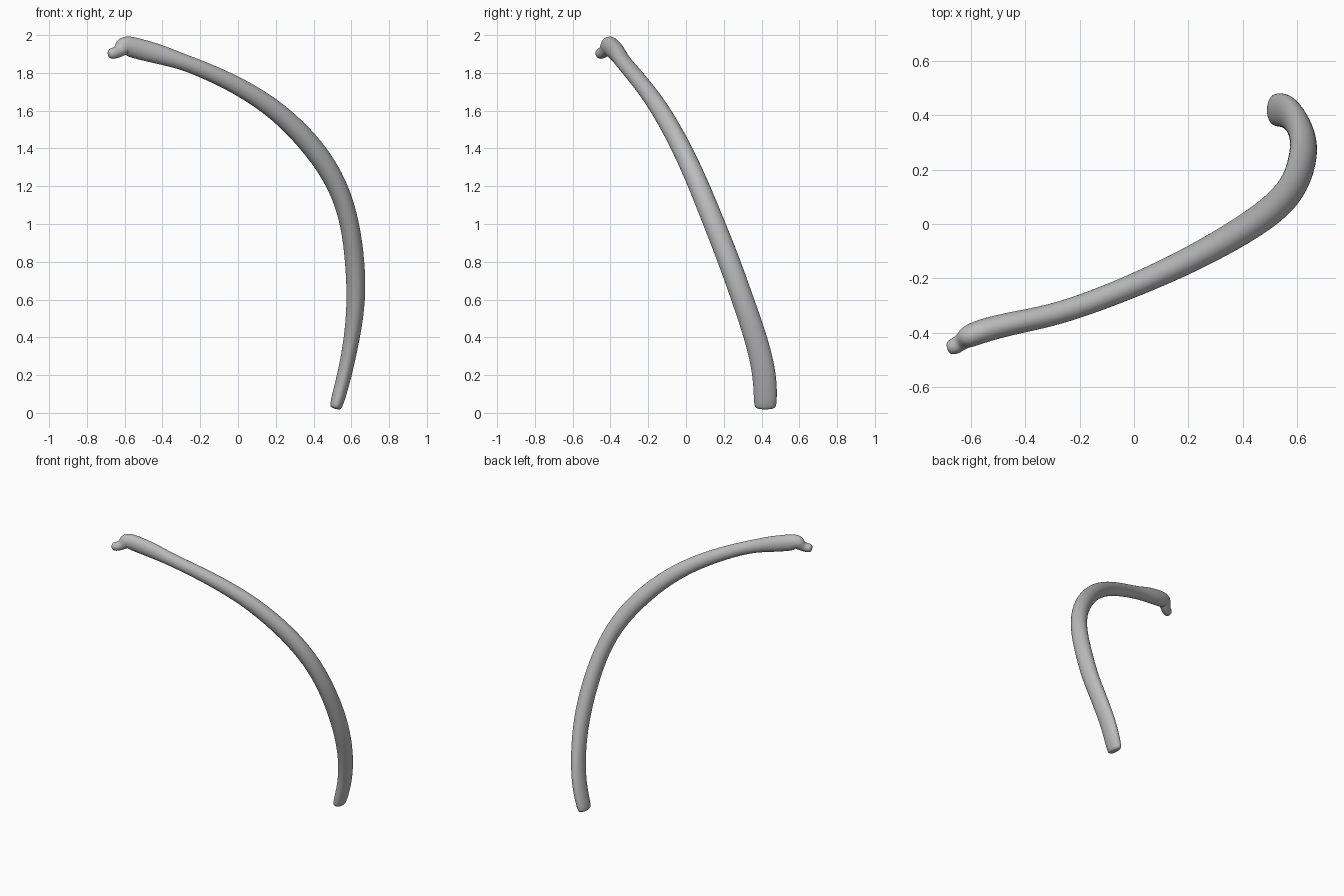
import bpy
import bmesh
import math
from mathutils import Vector

SIDES = 12
CAGE_GROWTH = 1.04  # makes up for shrinkage under subdivision

default_cube = bpy.data.objects.get("Cube")
if default_cube:
    bpy.data.objects.remove(default_cube, do_unlink=True)

bone_grey = bpy.data.materials.new("bone grey")
bone_grey.use_nodes = True
colour = (0.5, 0.5, 0.5, 1)
bone_grey.diffuse_color = colour
bone_grey.node_tree.nodes["Principled BSDF"].inputs["Base Color"].default_value = colour

# Stations along the shaft: centre x, y, z, then depth and breadth radii
stations = [
    (.515, .42, .02, .05, .025),
    (.52, .42, .04, .062, .037),
    (.565, .42, .2, .063, .038),
    (.605, .37, .4, .06, .042),
    (.628, .3, .6, .058, .05),
    (.62, .23, .8, .058, .052),
    (.595, .15, 1, .057, .05),
    (.535, .07, 1.2, .055, .053),
    (.41, -.02, 1.4, .052, .058),
    (.215, -.13, 1.6, .048, .052),
    (0, -.228, 1.735, .043, .047),
    (-.2, -.305, 1.825, .041, .043),
    (-.32, -.34, 1.868, .041, .043),
    (-.42, -.36, 1.9, .042, .053),
    (-.52, -.382, 1.925, .044, .055),
    (-.59, -.405, 1.945, .044, .055),
    (-.61, -.415, 1.942, .042, .05),
    (-.63, -.43, 1.913, .03, .032),
    (-.655, -.448, 1.904, .031, .031),
    (-.678, -.457, 1.901, .027, .027),
    (-.687, -.46, 1.9, .014, .014),
]


def ring(bm, index):
    """Elliptical section square to the path."""
    here = Vector(stations[index][:3])
    before = Vector(stations[max(index - 1, 0)][:3])
    after = Vector(stations[min(index + 1, len(stations) - 1)][:3])
    along = (after - before).normalized()
    depth_axis = (Vector((0, 1, 0)) - along * along.y).normalized()
    breadth_axis = along.cross(depth_axis)
    depth, breadth = stations[index][3:]
    verts = []
    for k in range(SIDES):
        angle = math.tau * k / SIDES
        offset = depth_axis * depth * math.cos(angle) + breadth_axis * breadth * math.sin(angle)
        verts.append(bm.verts.new(here + offset * CAGE_GROWTH))
    return verts


# Curved shaft with its flared neck and small rounded head
bm = bmesh.new()
rings = [ring(bm, i) for i in range(len(stations))]
for low, high in zip(rings, rings[1:]):
    for k in range(SIDES):
        n = (k + 1) % SIDES
        bm.faces.new((low[k], low[n], high[n], high[k]))
bm.faces.new(rings[0][::-1])
bm.faces.new(rings[-1])
bmesh.ops.recalc_face_normals(bm, faces=bm.faces[:])
for face in bm.faces:
    face.smooth = True

mesh = bpy.data.meshes.new("rib_bone")
bm.to_mesh(mesh)
bm.free()
mesh.materials.append(bone_grey)
rib = bpy.data.objects.new("rib_bone", mesh)
bpy.context.collection.objects.link(rib)
smoothing = rib.modifiers.new("smooth surface", "SUBSURF")
smoothing.levels = smoothing.render_levels = 2
